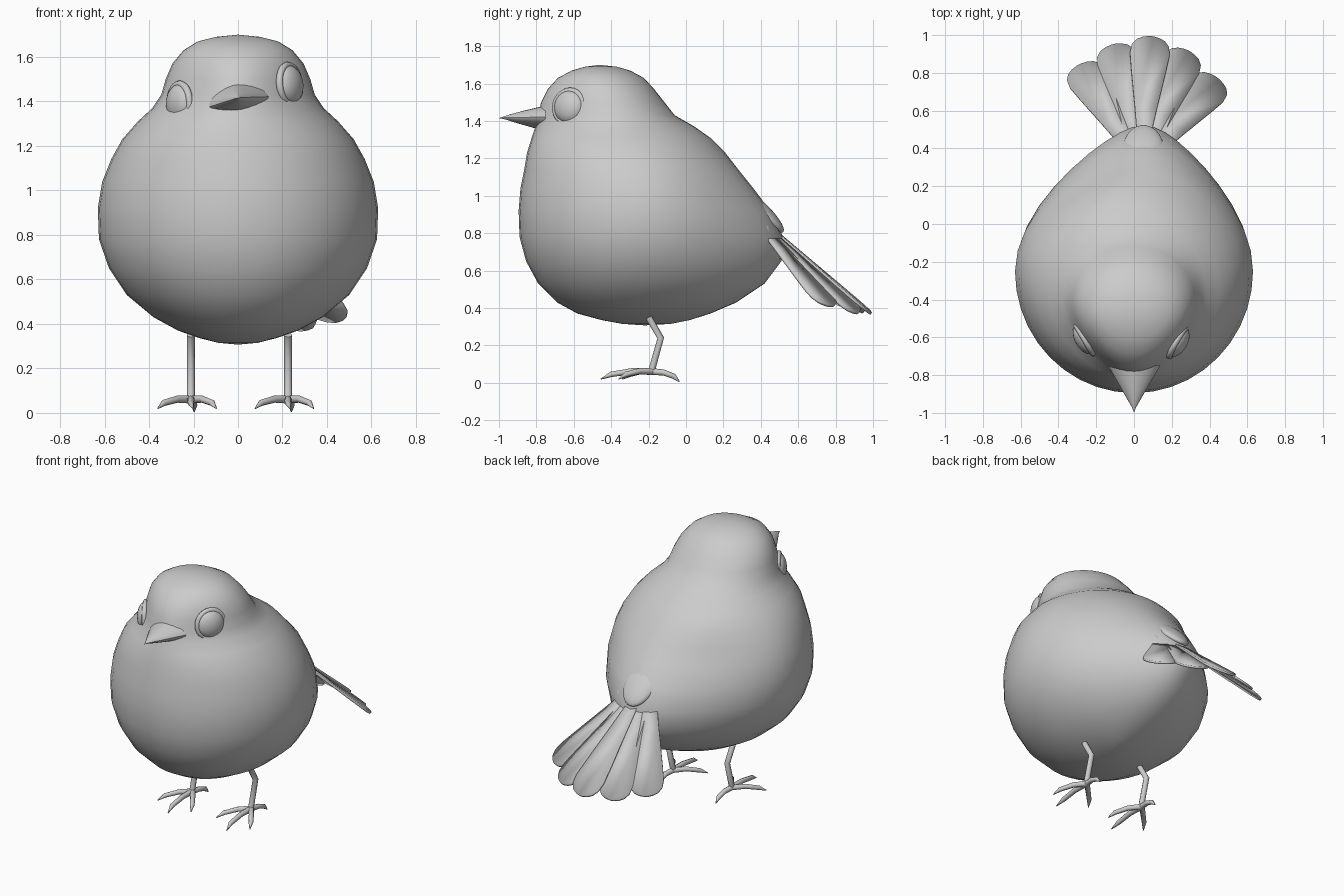
import bpy, math
from mathutils import Vector, Matrix

if "Cube" in bpy.data.objects:
    bpy.data.objects.remove(bpy.data.objects["Cube"])


def mesh_object(name, verts, faces, angle=60):
    me = bpy.data.meshes.new(name)
    me.from_pydata([tuple(v) for v in verts], [], faces)
    ob = bpy.data.objects.new(name, me)
    bpy.context.collection.objects.link(ob)
    smooth(ob, angle)
    return ob


def smooth(ob, angle=60):
    bpy.ops.object.select_all(action='DESELECT')
    ob.select_set(True)
    bpy.context.view_layer.objects.active = ob
    bpy.ops.object.shade_smooth_by_angle(angle=math.radians(angle))


def loft(name, rings, start, end, angle=60):
    """Skin closed rings and close both ends with a point."""
    n = len(rings[0])
    verts = [p for r in rings for p in r] + [start, end]
    a, b = len(verts) - 2, len(verts) - 1
    last = (len(rings) - 1) * n
    faces = []
    for j in range(n):
        k = (j + 1) % n
        for i in range(len(rings) - 1):
            faces.append((i*n + j, i*n + k, (i+1)*n + k, (i+1)*n + j))
        faces += [(a, k, j), (b, last + j, last + k)]
    return mesh_object(name, verts, faces, angle)


def ellipsoid(name, loc, radii, rot):
    bpy.ops.mesh.primitive_uv_sphere_add(segments=24, ring_count=14)
    ob = bpy.context.object
    ob.name = name
    ob.matrix_world = (Matrix.Translation(loc) @ rot.to_matrix().to_4x4()
                       @ Matrix.Diagonal((*radii, 1)))
    smooth(ob, 80)
    return ob


# Body and head: z, front y, back y, widest y, half width, front pinch, back pinch
SECTIONS = [
    (0.315, -0.34, -0.08, -0.22, 0.09, 0, 0),
    (0.335, -0.45, 0.02, -0.23, 0.17, 0, 0),
    (0.37, -0.58, 0.13, -0.24, 0.27, 0, .1),
    (0.43, -0.69, 0.27, -0.25, 0.38, 0, .2),
    (0.53, -0.79, 0.42, -0.25, 0.50, 0, .3),
    (0.65, -0.855, 0.51, -0.25, 0.58, 0, .4),
    (0.78, -0.89, 0.52, -0.25, 0.625, 0, .4),
    (0.92, -0.895, 0.45, -0.25, 0.63, 0, .35),
    (1.04, -0.885, 0.36, -0.26, 0.61, 0, .3),
    (1.14, -0.865, 0.28, -0.28, 0.57, 0, .2),
    (1.23, -0.85, 0.21, -0.31, 0.52, 0, .1),
    (1.31, -0.825, 0.13, -0.34, 0.45, .1, 0),
    (1.37, -0.805, 0.045, -0.37, 0.385, .2, 0),
    (1.43, -0.79, -0.06, -0.40, 0.345, .25, 0),
    (1.50, -0.775, -0.115, -0.41, 0.325, .25, 0),
    (1.57, -0.74, -0.17, -0.43, 0.295, .2, 0),
    (1.63, -0.685, -0.225, -0.45, 0.245, .1, 0),
    (1.67, -0.61, -0.30, -0.46, 0.18, 0, 0),
    (1.69, -0.54, -0.37, -0.46, 0.10, 0, 0),
]
rings = []
for z, yf, yb, yc, w, pf, pb in SECTIONS:
    ring = []
    for j in range(40):
        a = 2 * math.pi * j / 40
        t = math.sin(a)
        x = w * math.cos(a) * (1 - (pb if t > 0 else pf) * t * t)
        if t > 0 and z < 1.2:
            x += 0.05 * t * t
        ring.append((x, yc + t * ((yb - yc) if t > 0 else (yc - yf)), z))
    rings.append(ring)
loft("body", rings, (0, -0.22, 0.307), (0, -0.46, 1.70))

# Beak: upper and lower halves, rolled with the tilted head
roll = Matrix.Rotation(math.radians(-10), 3, 'Y')
for name, up, height in (("upper_beak", 1, 0.085), ("lower_beak", -1, 0.05)):
    rings = []
    for s in (0, 0.2, 0.4, 0.6, 0.8, 0.93):
        k = 1 - s
        ring = []
        for j in range(12):
            a = math.pi * j / 11
            x = math.copysign(abs(math.cos(a)) ** 1.2, math.cos(a)) * 0.14 * k
            h = math.sin(a) ** 1.3 * height * (k ** 0.85)
            p = roll @ Vector((x, 0, up * h))
            ring.append(p + Vector((0, -0.75 - 0.24 * s, 1.397 + 0.02 * s)))
        rings.append(ring if up > 0 else ring[::-1])
    loft(name, rings, (0, -0.75, 1.397), (0, -1.0, 1.415), 50)

# Eyes with lids
for side, loc, n in (("right", (0.232, -0.625, 1.475), (0.85, -0.5, 0.1)),
                     ("left", (-0.262, -0.61, 1.39), (-0.85, -0.5, 0.0))):
    q = Vector(n).to_track_quat('Z', 'Y')
    ellipsoid(side + "_eye", Vector(loc), (0.088, 0.088, 0.05), q)
    bpy.ops.mesh.primitive_torus_add(location=loc, rotation=q.to_euler(), major_radius=0.088,
                                     minor_radius=0.016, major_segments=28, minor_segments=8)
    bpy.context.object.name = side + "_eyelid"
    smooth(bpy.context.object, 80)

# Tail: fan of five flat rounded feathers
root = Vector((0.04, 0.30, 0.96))
tips = [Vector(t) for t in ((-0.29, 0.84, 0.41), (-0.11, 0.95, 0.38), (0.09, 0.99, 0.37),
                            (0.28, 0.92, 0.375), (0.44, 0.77, 0.41))]
OUTLINE = [(0.02, .012), (0.45, .058), (0.75, .093), (0.87, .105), (0.93, .098),
           (0.97, .075), (0.99, .045), (1.0, .012)]
for i, tip in enumerate(tips):
    along = tip - root
    side = tips[min(i + 1, 4)] - tips[max(i - 1, 0)]
    side = (side - side.project(along)).normalized()
    lift = along.cross(side).normalized() * 0.004 * (i % 2)
    pts = [root + along * s + side * w + lift for s, w in OUTLINE]
    pts += [root + along * s - side * w + lift for s, w in reversed(OUTLINE)]
    ob = mesh_object(f"tail_feather_{i + 1}", pts, [tuple(range(len(pts)))], 40)
    mod = ob.modifiers.new("thickness", 'SOLIDIFY')
    mod.thickness, mod.offset = 0.014, 0

# Feather tufts covering the tail root
for name, loc, radii, d in (
        ("rump_tuft", (0.05, 0.39, 0.93), (0.11, 0.045, 0.18), (0, 0.72, -0.69)),
        ("left_rump_tuft", (-0.06, 0.35, 0.88), (0.05, 0.04, 0.13), (-0.2, 0.75, -0.6)),
        ("right_rump_tuft", (0.16, 0.35, 0.88), (0.05, 0.04, 0.13), (0.25, 0.75, -0.6))):
    ellipsoid(name, Vector(loc), radii, Vector(d).to_track_quat('Z', 'Y'))

# Legs with three front toes, one hind toe and claws
PATHS = [
    [(0, -0.20, 0.35, 1), (0, -0.135, 0.24, 1), (0, -0.185, 0.06, 1.0)],
    [(0, -0.18, 0.06, 1), (0.0, -0.29, 0.062, .9), (0, -0.40, 0.045, .8), (0.01, -0.455, 0.02, .15)],
    [(0, -0.18, 0.06, 1), (0.05, -0.25, 0.062, .9), (0.095, -0.32, 0.045, .8), (0.115, -0.36, 0.02, .15)],
    [(0, -0.18, 0.06, 1), (-0.06, -0.24, 0.062, .9), (-0.12, -0.30, 0.045, .8), (-0.148, -0.34, 0.02, .15)],
    [(0, -0.18, 0.06, 1), (0.01, -0.12, 0.055, .9), (0.015, -0.065, 0.035, .8), (0.015, -0.035, 0.005, .15)],
]
for name, x0 in (("left_leg", -0.212), ("right_leg", 0.225)):
    cu = bpy.data.curves.new(name, 'CURVE')
    cu.dimensions = '3D'
    cu.bevel_depth, cu.bevel_resolution, cu.use_fill_caps = 0.018, 2, True
    for path in PATHS:
        sp = cu.splines.new('POLY')
        sp.points.add(len(path) - 1)
        for p, (x, y, z, r) in zip(sp.points, path):
            p.co, p.radius = (x + x0, y, z, 1), r
    ob = bpy.data.objects.new(name, cu)
    bpy.context.collection.objects.link(ob)
    bpy.ops.object.select_all(action='DESELECT')
    ob.select_set(True)
    bpy.context.view_layer.objects.active = ob
    bpy.ops.object.convert(target='MESH')
    smooth(bpy.context.object, 60)
